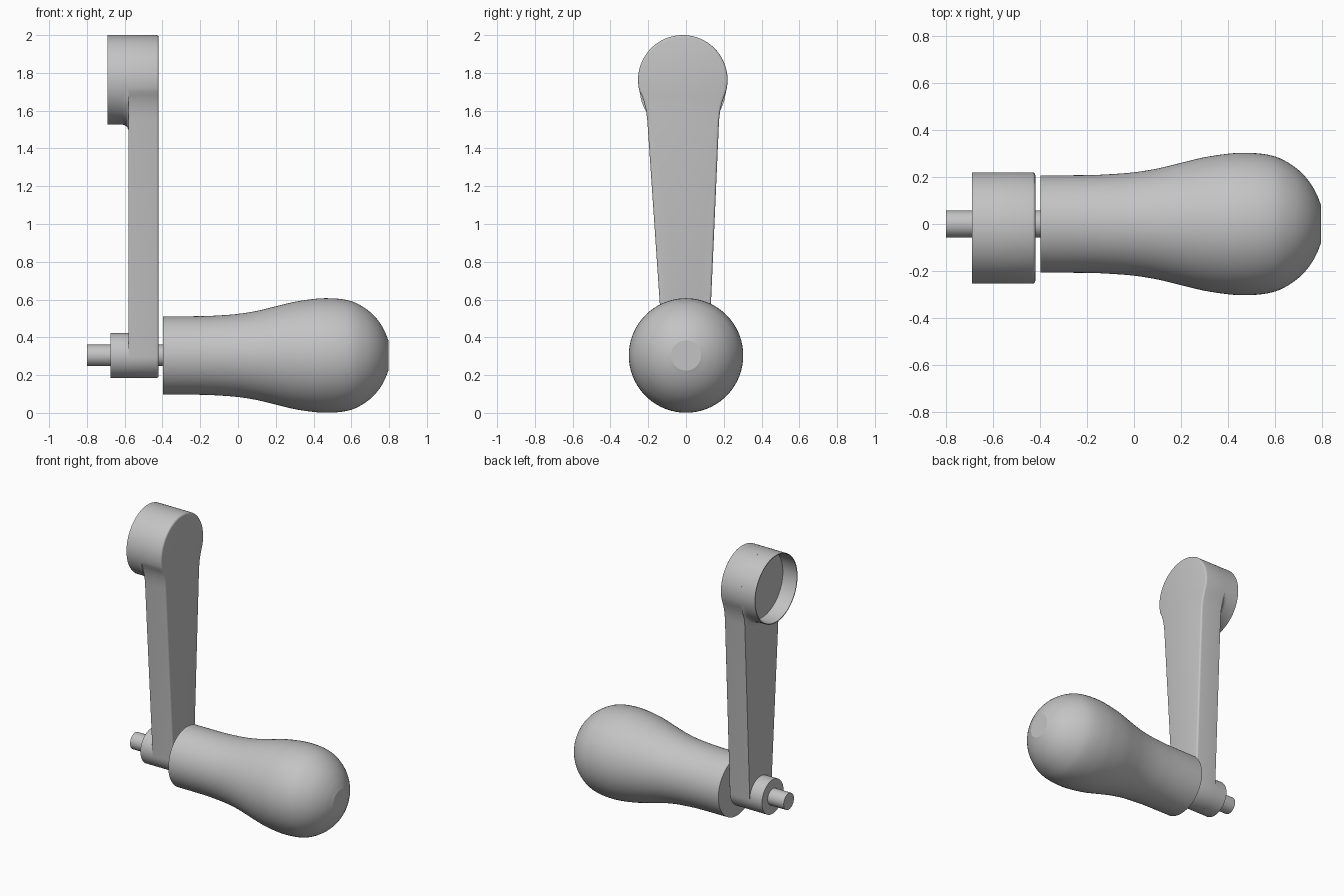
import bpy, bmesh
from math import sin, cos, pi, radians
from mathutils import Vector

if "Cube" in bpy.data.objects:
    bpy.data.objects.remove(bpy.data.objects["Cube"])

metal = bpy.data.materials.new("grey_metal")
metal.use_nodes = True
GREY = (0.55, 0.55, 0.55, 1)
metal.diffuse_color = GREY
metal.node_tree.nodes["Principled BSDF"].inputs["Base Color"].default_value = GREY

SEGS = 72
AXLE = (0.0, 0.304)         # y, z of the handle axle
HUB = (-0.017, 1.763)       # y, z of the socket head
HUB_R = 0.237
ARM_BACK, ARM_FRONT = -0.58, -0.42


def finish(name, bm, angle=30):
    bmesh.ops.recalc_face_normals(bm, faces=bm.faces)
    mesh = bpy.data.meshes.new(name)
    bm.to_mesh(mesh)
    bm.free()
    mesh.materials.append(metal)
    for p in mesh.polygons:
        p.use_smooth = True
    mesh.set_sharp_from_angle(angle=radians(angle))
    obj = bpy.data.objects.new(name, mesh)
    bpy.context.collection.objects.link(obj)
    return obj


def lathe(name, profile, centre, closed=False, angle=30, flare=None):
    """Spin (x, radius) points round an axis along x; ends are capped unless closed."""
    bm = bmesh.new()
    rings = []
    for i, (x, r) in enumerate(profile):
        ring = []
        for s in range(SEGS):
            a = 2 * pi * s / SEGS
            rr = r + (flare(i, a) if flare else 0)
            ring.append(bm.verts.new((x, centre[0] + rr * sin(a), centre[1] + rr * cos(a))))
        rings.append(ring)
    pairs = list(zip(rings, rings[1:]))
    if closed:
        pairs.append((rings[-1], rings[0]))
    else:
        bm.faces.new(rings[0])
        bm.faces.new(rings[-1])
    for a, b in pairs:
        for s in range(SEGS):
            t = (s + 1) % SEGS
            bm.faces.new((a[s], a[t], b[t], b[s]))
    return finish(name, bm, angle)


def spline(points, steps=4):
    """Smooth curve through the points."""
    p = [Vector(q) for q in points]
    p = [2 * p[0] - p[1]] + p + [2 * p[-1] - p[-2]]
    out = []
    for a, b, c, d in zip(p, p[1:], p[2:], p[3:]):
        for k in range(steps):
            t = k / steps
            out.append(0.5 * (2 * b + (c - a) * t + (2 * a - 5 * b + 4 * c - d) * t * t
                              + (3 * b - a - 3 * c + d) * t ** 3))
    return out + [p[-2]]


# Bulbous grip with a small flat end
lathe("handle_grip", spline([
    (-0.397, 0.207), (-0.2, 0.208), (-0.1, 0.212), (0, 0.22), (0.1, 0.236),
    (0.2, 0.26), (0.3, 0.284), (0.4, 0.299), (0.47, 0.303), (0.55, 0.298),
    (0.62, 0.28), (0.69, 0.238), (0.74, 0.188), (0.775, 0.132), (0.796, 0.08)]),
    AXLE, angle=13)

# Axle pin and the boss behind the arm
lathe("axle_pin", [(-0.8, 0.057), (-0.39, 0.057)], AXLE)
lathe("axle_boss", [(-0.675, 0.12), (-0.57, 0.12)], AXLE)

# Arm plate: round foot, tapered sides, necked into the round head
outline = []
for k in range(25):
    a = pi + pi * k / 24
    outline.append((AXLE[0] + 0.12 * cos(a), AXLE[1] + 0.12 * sin(a)))
neck = [(0.192, 1.55), (0.199, 1.605), (0.209, 1.645), (0.221, 1.68)]
outline += [(HUB[0] + w, z) for w, z in neck]
for k in range(49):
    a = radians(-15 + 210 * k / 48)
    outline.append((HUB[0] + HUB_R * cos(a), HUB[1] + HUB_R * sin(a)))
outline += [(HUB[0] + 0.004 - w, z) for w, z in reversed(neck)]

bm = bmesh.new()
back = bm.faces.new([bm.verts.new((ARM_BACK, y, z)) for y, z in outline])
new = bmesh.ops.extrude_face_region(bm, geom=[back], use_keep_orig=True)["geom"]
front_verts = [v for v in new if isinstance(v, bmesh.types.BMVert)]
bmesh.ops.translate(bm, verts=front_verts, vec=(ARM_FRONT - ARM_BACK, 0, 0))
bmesh.ops.recalc_face_normals(bm, faces=bm.faces)
rim = [e for e in bm.edges if all(v.co.x > ARM_FRONT - 0.001 for v in e.verts)]
bmesh.ops.bevel(bm, geom=rim, offset=0.012, segments=3, profile=0.5, affect='EDGES')
finish("arm", bm, 35)

# Thin-walled socket, filleted into the arm on its lower side
FILLET = [0, 0, 0.004, 0.012, 0.028, 0, 0]


def lower_flare(i, a):
    return FILLET[i] * min(1, max(0, -cos(a) - 0.3) * 2)


lathe("socket_head", [
    (-0.69, HUB_R), (-0.612, HUB_R), (-0.598, HUB_R), (-0.587, HUB_R),
    (-0.58, HUB_R), (-0.58, HUB_R - 0.006), (-0.69, HUB_R - 0.006)],
    HUB, closed=True, flare=lower_flare)
